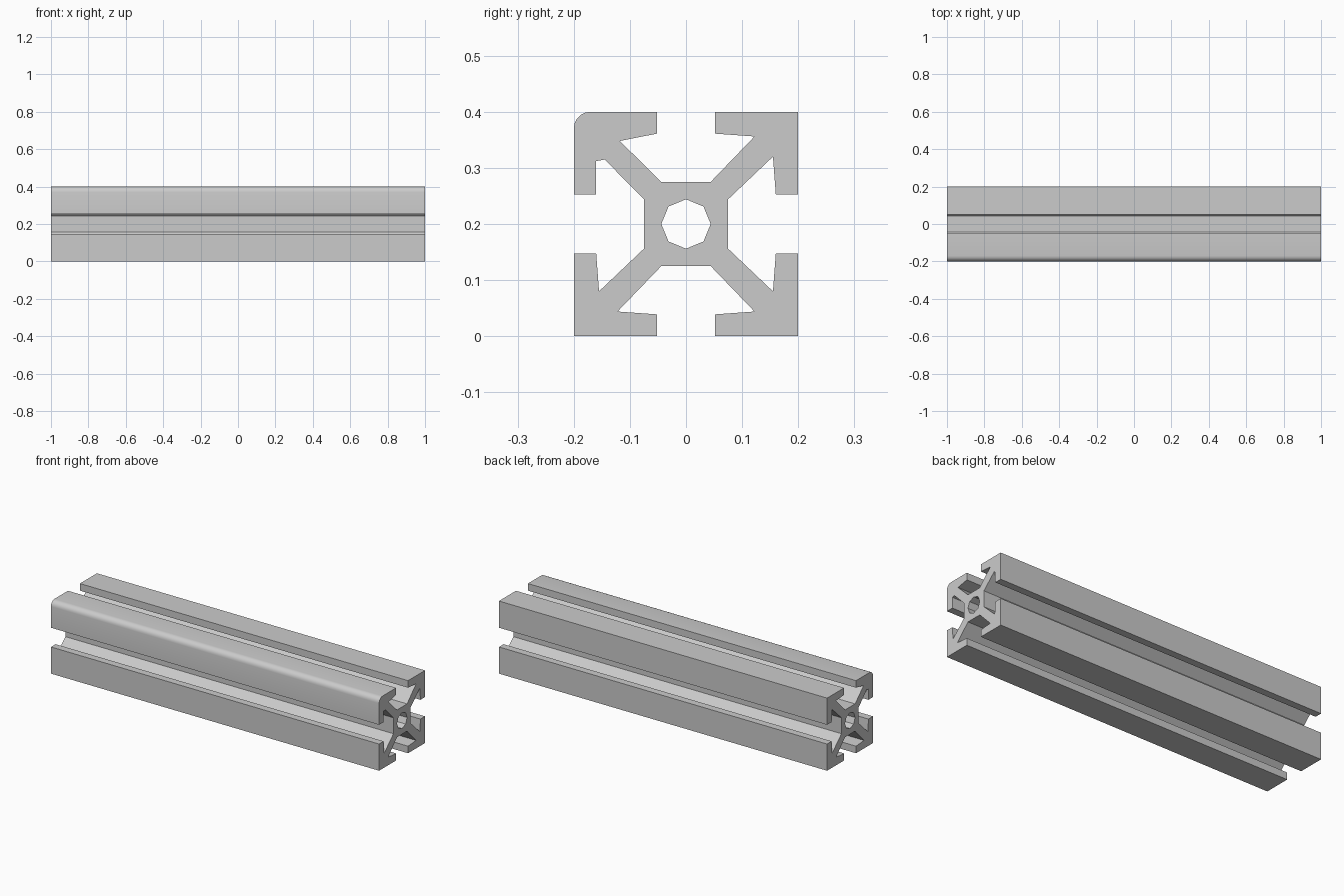
import bpy
import bmesh
import math
from mathutils import Vector

LENGTH = 2.0
HALF = 0.2

cube = bpy.data.objects.get("Cube")
if cube:
    bpy.data.objects.remove(cube, do_unlink=True)

# One plain aluminium colour
metal = bpy.data.materials.new("grey aluminium")
grey = (0.6, 0.6, 0.6, 1.0)
metal.use_nodes = True
metal.diffuse_color = grey
metal.node_tree.nodes["Principled BSDF"].inputs["Base Color"].default_value = grey


def arc(cx, cy, radius, steps, start, sweep):
    """Points along a circular arc, angles in degrees."""
    angles = [math.radians(start + sweep * i / steps) for i in range(steps + 1)]
    return [(cx + radius * math.cos(a), cy + radius * math.sin(a)) for a in angles]


def arm(corner, tip_top, tip_side):
    """One diagonal web with its hooked corner, from top slot to side slot."""
    return [(0.044, 0.075), *tip_top, (0.052, 0.161), (0.052, HALF),
            *corner, (HALF, 0.053), (0.16, 0.053), *tip_side, (0.075, 0.044)]


def place(points, sy, sz):
    """Mirror an arm into a quadrant, keeping the outline running clockwise."""
    moved = [(y * sy, z * sz) for y, z in points]
    return moved if sy * sz > 0 else moved[::-1]


# Three square corners and one rounded corner
square = arm([(HALF, HALF)], [(0.122, 0.156)], [(0.155, 0.12)])
radius = 0.03
rounded = arm(arc(HALF - radius, HALF - radius, radius, 5, 90, -90),
              [(0.118, 0.148)], [(0.16, 0.112), (0.145, 0.115)])
outline = (place(square, 1, 1) + place(square, 1, -1)
           + place(square, -1, -1) + place(rounded, -1, 1))

# Central bore
bore = arc(0, 0, 0.044, 8, 0, 360)[:-1]


def add_loop(bm, points):
    verts = [bm.verts.new((-LENGTH / 2, y, z + HALF)) for y, z in points]
    return [bm.edges.new((v, verts[i - 1])) for i, v in enumerate(verts)]


# Fill the section and extrude it along the rail
bm = bmesh.new()
edges = add_loop(bm, outline) + add_loop(bm, bore)
bmesh.ops.triangle_fill(bm, edges=edges, use_beauty=True, normal=Vector((-1, 0, 0)))
result = bmesh.ops.extrude_face_region(bm, geom=bm.faces[:], use_keep_orig=True)
far_end = [g for g in result["geom"] if isinstance(g, bmesh.types.BMVert)]
bmesh.ops.translate(bm, verts=far_end, vec=(LENGTH, 0, 0))
bmesh.ops.recalc_face_normals(bm, faces=bm.faces[:])

mesh = bpy.data.meshes.new("slotted_rail")
bm.to_mesh(mesh)
bm.free()
mesh.materials.append(metal)
rail = bpy.data.objects.new("slotted_rail", mesh)
bpy.context.collection.objects.link(rail)

# Smooth the rounded corner, keep every other edge crisp
bpy.ops.object.select_all(action="DESELECT")
rail.select_set(True)
bpy.context.view_layer.objects.active = rail
bpy.ops.object.shade_smooth_by_angle(angle=math.radians(30))
